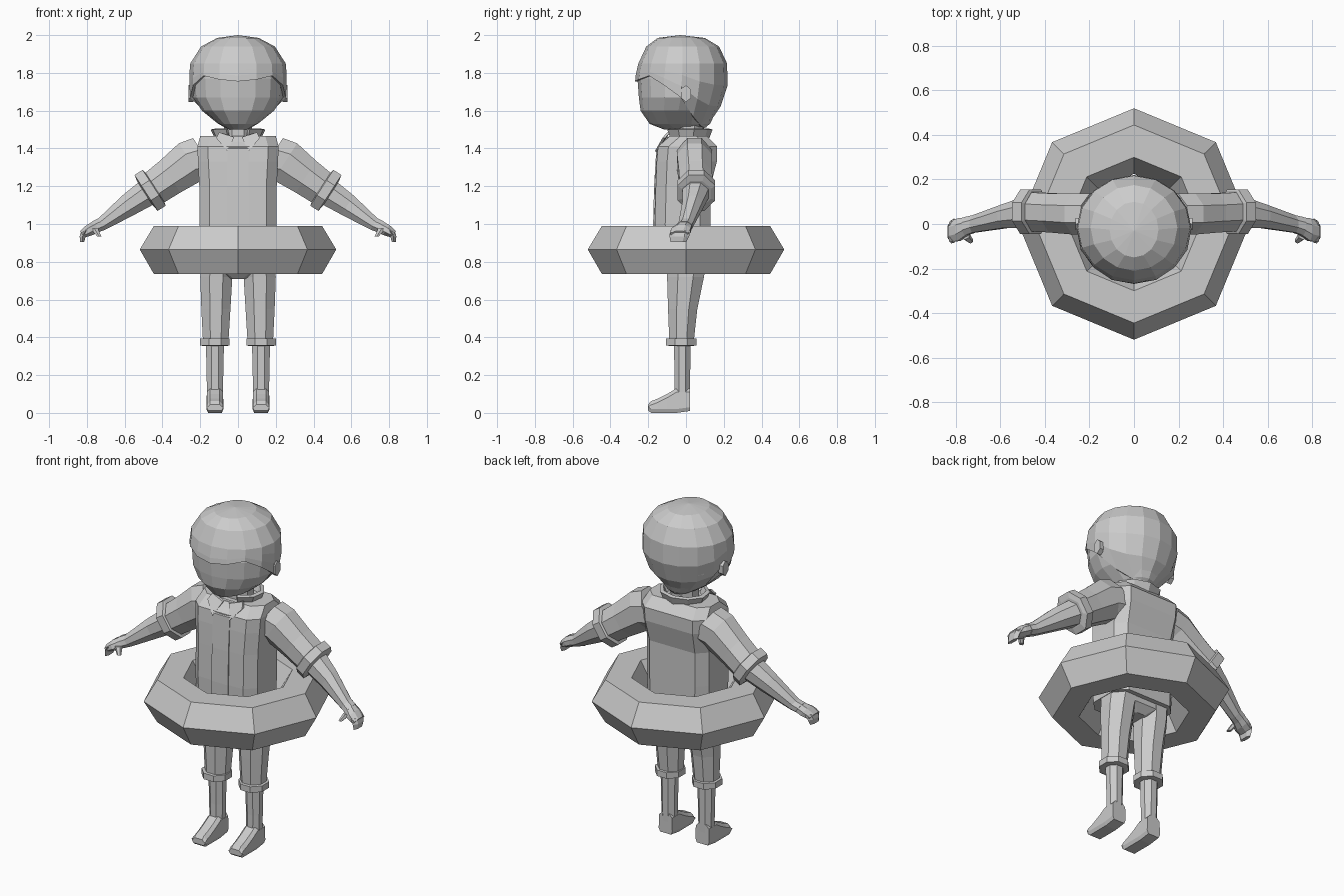
import bpy, bmesh, math
from mathutils import Vector as V

if "Cube" in bpy.data.objects:
    bpy.data.objects.remove(bpy.data.objects["Cube"])

grey = bpy.data.materials.new("matte grey")
grey.diffuse_color = (0.6, 0.6, 0.6, 1)
grey.use_nodes = True
grey.node_tree.nodes["Principled BSDF"].inputs["Base Color"].default_value = grey.diffuse_color


def make(name, rings, closed=False, caps=True, mirror=False):
    """Skin a list of equal-sized point rings into one flat-shaded object."""
    bm = bmesh.new()
    rs = [[bm.verts.new(p) for p in r] for r in rings]
    n = len(rs[0])
    pairs = list(zip(rs, rs[1:])) + ([(rs[-1], rs[0])] if closed else [])
    for a, b in pairs:
        for i in range(n):
            j = (i + 1) % n
            bm.faces.new((a[i], a[j], b[j], b[i]))
    if caps and not closed:
        bm.faces.new(rs[0][::-1])
        bm.faces.new(rs[-1])
    bmesh.ops.remove_doubles(bm, verts=bm.verts, dist=0.0005)
    bmesh.ops.recalc_face_normals(bm, faces=bm.faces)
    me = bpy.data.meshes.new(name)
    bm.to_mesh(me)
    bm.free()
    me.materials.append(grey)
    ob = bpy.data.objects.new(name, me)
    bpy.context.collection.objects.link(ob)
    if mirror:
        ob.modifiers.new("mirror", 'MIRROR').use_mirror_merge = False
    return ob


def oval(c, u, v, n=8, phase=0.5):
    """Ring of n points around c with half-axis vectors u and v."""
    c, u, v = V(c), V(u), V(v)
    return [c + u * math.cos((i + phase) * math.tau / n) + v * math.sin((i + phase) * math.tau / n)
            for i in range(n)]


def flat(x, yf, yb, z, rx, n=8):
    """Horizontal ring whose flat sides reach the given extents."""
    k = 1 / math.cos(math.pi / n)
    return oval((x, (yf + yb) / 2, z), (rx * k, 0, 0), (0, (yb - yf) / 2 * k, 0), n)


def body(z, rx, yf, yb, c=0.055):
    """Chamfered box section for the jacket."""
    return [(rx, yf + c, z), (rx, yb - c, z), (rx - c, yb, z), (0, yb, z), (c - rx, yb, z), (-rx, yb - c, z),
            (-rx, yf + c, z), (c - rx, yf, z), (0, yf - .004, z), (rx - c, yf, z)]


# Swim ring: hexagonal section swept round eight sides
section = [(.52, .865), (.445, .99), (.30, .99), (.225, .865), (.30, .735), (.445, .735)]
make("swim_ring", [[(r * math.cos(a), r * math.sin(a), z) for r, z in section]
                   for a in (i * math.tau / 8 for i in range(8))], closed=True)

# Head and helmet share one profile: z, half width, front y, back y
PROFILE = [(1.5, .05, -.12, .09), (1.53, .11, -.20, .135), (1.6, .20, -.25, .17), (1.67, .25, -.26, .205),
           (1.77, .257, -.268, .225), (1.85, .25, -.25, .215), (1.94, .195, -.21, .175),
           (1.985, .11, -.15, .10), (2.0, .0, -.03, -.03)]


def head_point(z, a, s=1.0):
    """Point on the head at height z, angle a measured from the front."""
    z = max(1.5, min(2.0, z))
    for p, q in zip(PROFILE, PROFILE[1:]):
        if z <= q[0]:
            break
    t = (z - p[0]) / (q[0] - p[0])
    rx, yf, yb = (p[i] + t * (q[i] - p[i]) for i in (1, 2, 3))
    cy, ry = (yf + yb) / 2, (yb - yf) / 2
    return (s * rx * math.sin(a), cy - s * ry * math.cos(a), z)


ANG = [i * math.tau / 16 for i in range(16)]
make("head", [[head_point(z, a, .955) for a in ANG] for z in (1.5, 1.53, 1.6, 1.67, 1.77, 1.85, 1.92)])

# Helmet: open at the face, the rim dips towards the nape
half = [1.755, 1.765, 1.785, 1.735, 1.67, 1.57, 1.52, 1.51, 1.51]
rim = [half[min(i, 16 - i)] for i in range(16)]
rows = [[head_point(rim[i], a, .93) for i, a in enumerate(ANG)]]
for t in (0, .33, .66, 1):
    rows.append([head_point(rim[i] + t * (1.85 - rim[i]), a, 1.01) for i, a in enumerate(ANG)])
rows += [[head_point(z, a) for a in ANG] for z in (1.94, 1.985, 2.0)]
make("helmet", rows, caps=False)

# Ear tabs at the helmet sides
make("helmet_tab", [oval((x, .0, 1.69), (0, .03, 0), (0, 0, .045), 6) for x in (.235, .262)], mirror=True)

# Neck and flared collar, open at the front
make("neck", [flat(0, -.06, .09, z, .075) for z in (1.40, 1.56)])
strip = []
for i in range(9):
    a = math.radians(25 + 310 * i / 8)
    strip.append([(r * math.sin(a), .015 - r * .85 * math.cos(a), z)
                  for r, z in ((.125, 1.45), (.148, 1.50), (.125, 1.505), (.10, 1.45))])
make("collar", strip)
make("lapel", [[(x, y - d, z) for x, y, z in
                ((.02, -.10, 1.46), (.10, -.085, 1.485), (.115, -.11, 1.455), (.055, -.15, 1.385))]
               for d in (0, .015)], mirror=True)

# Jacket with sloped yoke, and the front placket
make("jacket", [body(.78, .20, -.16, .13), body(1.0, .205, -.165, .13), body(1.2, .205, -.16, .13),
                body(1.33, .212, -.155, .163), body(1.41, .215, -.148, .165), body(1.465, .20, -.085, .11)])
make("placket", [[(-.055, y, z), (.055, y, z), (.055, y - .009, z), (-.055, y - .009, z)]
                 for z, y in ((.78, -.16), (1.0, -.165), (1.2, -.16), (1.4, -.148), (1.46, -.09))])
make("pelvis", [flat(0, -.07, .06, .71, .06), flat(0, -.11, .10, .75, .175), flat(0, -.12, .11, .9, .18)])

# Sleeves, cuffs and forearms
D = V((.84, 0, -.545))
UP = V((.545, 0, .84))


def limb(c, r, ry=None):
    return oval(c, UP * r, (0, ry or r, 0))


make("sleeve", [limb((.17, .045, 1.35), .135, .10), limb((.25, .045, 1.33), .125, .10),
                limb((.36, .05, 1.25), .108, .095), limb((.465, .055, 1.175), .098, .095)], mirror=True)
elbow = V((.465, .055, 1.178))
make("sleeve_cuff", [limb(elbow - D * .03, .10), limb(elbow - D * .025, .122, .108),
                     limb(elbow + D * .025, .122, .108), limb(elbow + D * .032, .085)], mirror=True)
make("forearm", [limb((.46, .055, 1.18), .08), limb((.58, .035, 1.10), .065, .058),
                 limb((.72, .0, 1.0), .038, .042), limb((.755, -.01, .985), .036, .045)], mirror=True)

# Hands: palm, folded fingers and thumb
make("palm", [limb((.745, -.008, .99), .034, .042), limb((.785, -.025, .968), .034, .055),
              limb((.825, -.035, .945), .022, .05)], mirror=True)
make("fingers", [oval((.808, -.03, .965), (.025, 0, 0), (0, .055, 0), 6),
                 oval((.822, -.035, .935), (.019, 0, 0), (0, .052, 0), 6),
                 oval((.825, -.04, .905), (.012, 0, 0), (0, .042, 0), 6)], mirror=True)
make("thumb", [oval((.76, -.05, .975), (.022, 0, 0), (0, .02, 0), 6),
               oval((.735, -.075, .935), (.013, 0, 0), (0, .013, 0), 6)], mirror=True)

# Legs: trousers, turn-ups, socks and shoes
make("trouser_leg", [flat(.105, -.105, .11, .82, .09), flat(.115, -.10, .095, .72, .085),
                     flat(.117, -.095, .06, .55, .077), flat(.118, -.088, .04, .37, .067)], mirror=True)
make("turn_up", [flat(.122, -.09, .04, .355, .065), flat(.122, -.105, .055, .357, .078),
                 flat(.122, -.105, .055, .393, .078), flat(.122, -.085, .04, .395, .065)], mirror=True)
make("lower_leg", [flat(.122, -.065, .025, .38, .048), flat(.122, -.06, .022, .2, .044),
                   flat(.122, -.06, .02, .08, .042)], mirror=True)
foot = [(.02, .01, .13), (-.05, .0, .13), (-.10, .0, .10), (-.15, .0, .075), (-.185, .0, .062), (-.20, .012, .045)]
make("shoe", [[(.122 + sx * w, y, z) for sx, w, z in
               ((-1, .036, lo), (1, .036, lo), (1, .045, lo + .02), (1, .043, hi - .02),
                (1, .025, hi), (-1, .025, hi), (-1, .043, hi - .02), (-1, .045, lo + .02))]
              for y, lo, hi in foot], mirror=True)
